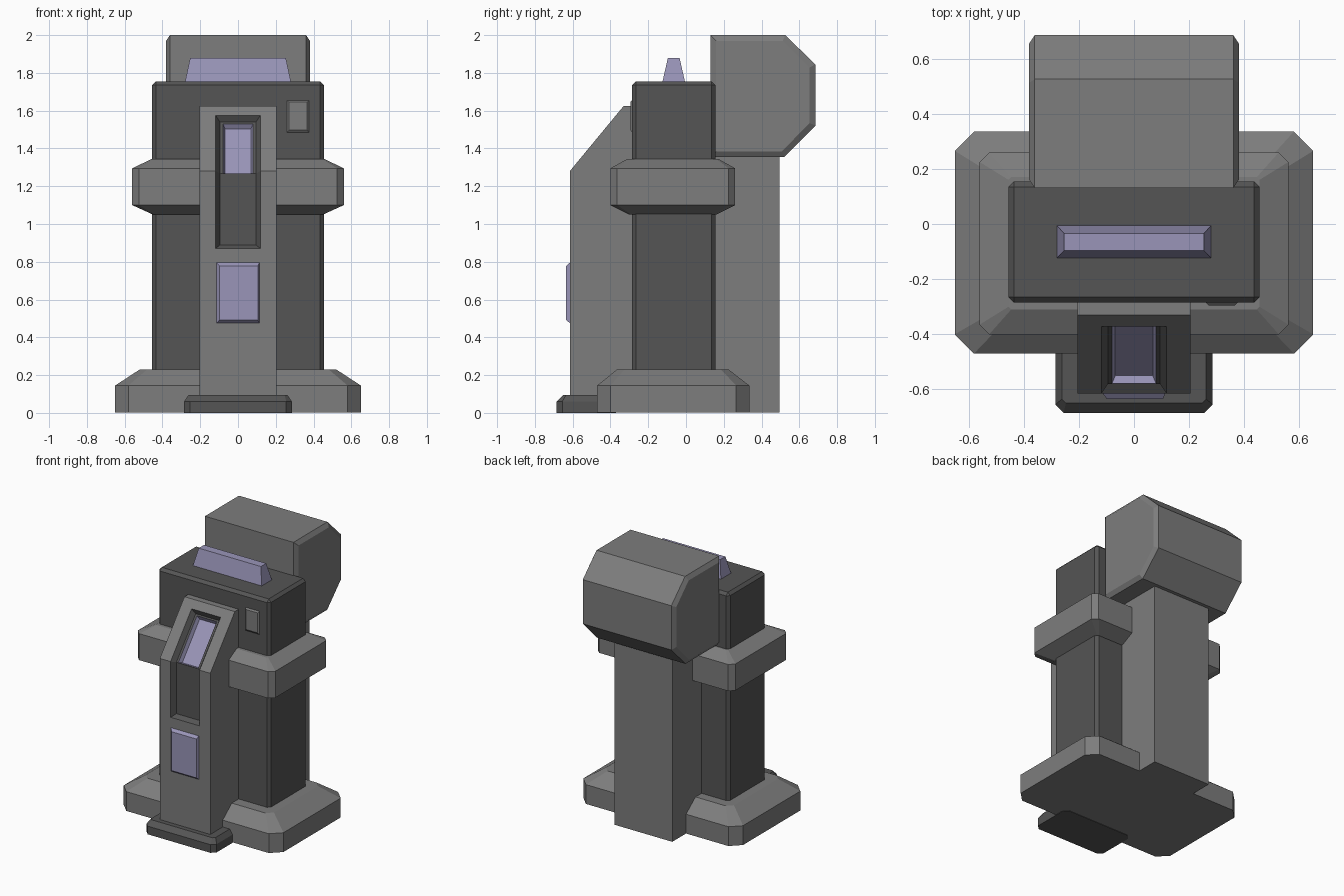
import bpy, bmesh

if "Cube" in bpy.data.objects:
    bpy.data.objects.remove(bpy.data.objects["Cube"])


def material(name, rgb):
    m = bpy.data.materials.new(name)
    m.diffuse_color = (*rgb, 1)
    m.use_nodes = True
    m.node_tree.nodes["Principled BSDF"].inputs["Base Color"].default_value = m.diffuse_color
    return m


GREY = material("mid_grey", (0.205, 0.205, 0.205))
DARK = material("dark_grey", (0.09, 0.09, 0.09))
LILAC = material("lilac", (0.32, 0.30, 0.48))


def loft(name, rings, mat, bent=False):
    """Skin a stack of equal-length rings; bent splits each six-point cap in two quads."""
    bm = bmesh.new()
    vs = [[bm.verts.new(p) for p in r] for r in rings]
    n = len(rings[0])
    for a, b in zip(vs, vs[1:]):
        for i in range(n):
            j = (i + 1) % n
            bm.faces.new((a[i], a[j], b[j], b[i]))
    for cap in (vs[0], vs[-1]):
        if bent:
            bm.faces.new((cap[0], cap[1], cap[2], cap[5]))
            bm.faces.new((cap[5], cap[2], cap[3], cap[4]))
        else:
            bm.faces.new(cap)
    bmesh.ops.recalc_face_normals(bm, faces=bm.faces)
    me = bpy.data.meshes.new(name)
    bm.to_mesh(me)
    bm.free()
    me.materials.append(mat)
    ob = bpy.data.objects.new(name, me)
    bpy.context.collection.objects.link(ob)
    return ob


def octagon(z, hx, y0, y1, c):
    """Rectangle with cut corners at height z."""
    return [(-hx + c, y0, z), (hx - c, y0, z), (hx, y0 + c, z), (hx, y1 - c, z),
            (hx - c, y1, z), (-hx + c, y1, z), (-hx, y1 - c, z), (-hx, y0 + c, z)]


def rect_z(z, hx, y0, y1):
    return [(-hx, y0, z), (hx, y0, z), (hx, y1, z), (-hx, y1, z)]


def rect_y(y, x0, x1, z0, z1):
    return [(x0, y, z0), (x1, y, z0), (x1, y, z1), (x0, y, z1)]


# Base, collar and foot plate
loft("base", [octagon(.003, .65, -.47, .335, .07), octagon(.145, .65, -.47, .335, .07),
              octagon(.23, .52, -.365, .225, .04)], GREY)
loft("collar", [octagon(1.05, .45, -.30, .16, .01), octagon(1.10, .56, -.40, .26, .035),
                octagon(1.295, .56, -.40, .26, .035), octagon(1.345, .455, -.31, .17, .01)], GREY)
loft("foot_plate", [octagon(0, .285, -.685, -.37, .03), octagon(.06, .285, -.685, -.37, .03),
                    octagon(.095, .262, -.65, -.39, .015)], DARK)

# Main body with chamfered edges
body = loft("body", [rect_z(.1, .455, -.285, .155), rect_z(1.755, .455, -.285, .155)], DARK)
bev = body.modifiers.new("chamfer", 'BEVEL')
bev.width = .02
bev.segments = 1

# Front spine with a sloped top, and the wider column at the back
profile = [(-.615, .05), (-.615, 1.28), (-.33, 1.625), (-.25, 1.625), (-.25, .05)]
spine = loft("front_spine", [[(x, y, z) for y, z in profile] for x in (-.205, .205)], GREY)
loft("rear_column", [rect_z(.003, .235, .10, .495), rect_z(1.40, .235, .10, .495)], GREY)

# Slot and window are cut along the sloped front: s runs up the slope, d goes inward
T, N = (.637, .771), (.771, -.637)


def on_slope(x, d, s):
    return (x, -.615 + d * N[0] + s * T[0], 1.28 + d * N[1] + s * T[1])


def slot_ring(hw, d, zb, s):
    y = -.615 + d
    return [(-hw, y, zb), (hw, y, zb), on_slope(hw, d, .36 * d),
            on_slope(hw, d, s), on_slope(-hw, d, s), on_slope(-hw, d, .36 * d)]


def window_ring(hw, d, s0, s1):
    return [on_slope(-hw, d, s0), on_slope(hw, d, s0), on_slope(hw, d, s1), on_slope(-hw, d, s1)]


slot = loft("slot_cutter", [slot_ring(.118, -.04, .87, .383), slot_ring(.118, 0, .87, .383),
                            slot_ring(.095, .035, .89, .365)], DARK, bent=True)
window = loft("window_cutter", [window_ring(.08, .02, .014, .354), window_ring(.08, .035, .014, .354),
                                window_ring(.068, .063, .026, .342)], LILAC)
for cutter in (slot, window):
    cutter.hide_render = True
    cutter.display_type = 'WIRE'
    cut = spine.modifiers.new(cutter.name, 'BOOLEAN')
    cut.operation = 'DIFFERENCE'
    cut.solver = 'EXACT'
    cut.material_mode = 'TRANSFER'
    cut.object = cutter

# Rear tank with chamfered ends
tank = [(.13, 1.355), (.52, 1.355), (.685, 1.52), (.685, 1.845), (.525, 2.0), (.13, 2.0)]


def tank_ring(x, inset):
    cy, cz = .4075, 1.6775
    ky, kz = 1 - inset / .2775, 1 - inset / .3225
    return [(x, cy + (y - cy) * ky, cz + (z - cz) * kz) for y, z in tank]


loft("rear_tank", [tank_ring(-.38, .03), tank_ring(-.36, 0),
                   tank_ring(.36, 0), tank_ring(.38, .03)], GREY)

# Top light, lower front panel and small button
loft("top_light", [rect_z(1.75, .281, -.125, -.005), rect_z(1.88, .253, -.096, -.034)], LILAC)
loft("front_panel", [rect_y(-.60, -.113, .113, .475, .795), rect_y(-.615, -.113, .113, .475, .795),
                     rect_y(-.635, -.098, .105, .492, .778)], LILAC)
loft("button", [rect_y(-.27, .26, .376, 1.485, 1.655), rect_y(-.285, .26, .376, 1.485, 1.655),
                rect_y(-.295, .27, .366, 1.498, 1.645)], GREY)
